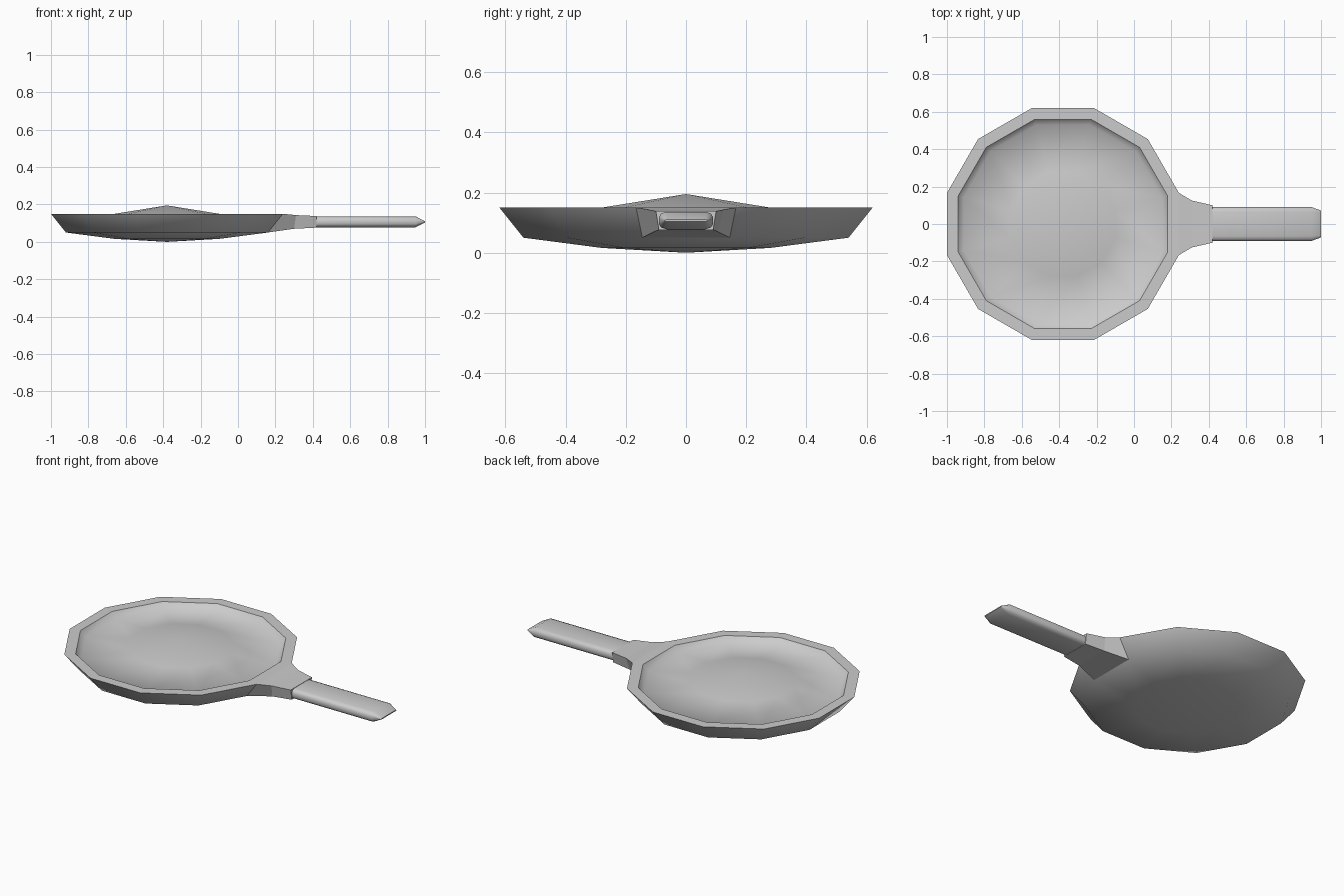
import bpy, bmesh, math

cube = bpy.data.objects.get("Cube")
if cube:
    bpy.data.objects.remove(cube, do_unlink=True)

grey = bpy.data.materials.new("plain_grey")
grey.use_nodes = True
COLOUR = (0.6, 0.6, 0.6, 1)
grey.diffuse_color = COLOUR
grey.node_tree.nodes["Principled BSDF"].inputs["Base Color"].default_value = COLOUR

PAN_X, SIDES, RIM_Z = -0.38, 12, 0.15


def finish(name, bm, smooth=True):
    bmesh.ops.recalc_face_normals(bm, faces=bm.faces)
    for f in bm.faces:
        f.smooth = smooth
    mesh = bpy.data.meshes.new(name)
    bm.to_mesh(mesh)
    bm.free()
    mesh.materials.append(grey)
    obj = bpy.data.objects.new(name, mesh)
    bpy.context.collection.objects.link(obj)
    return obj


def loft(bm, rings):
    """Bridge equal-length rings of points and return the vertex rings."""
    loops = [[bm.verts.new(p) for p in ring] for ring in rings]
    for a, b in zip(loops, loops[1:]):
        n = len(a)
        for i in range(n):
            j = (i + 1) % n
            bm.faces.new((a[i], a[j], b[j], b[i]))
    return loops


def polygon(apothem, z):
    r = apothem / math.cos(math.pi / SIDES)
    angles = [(i + 0.5) * 2 * math.pi / SIDES for i in range(SIDES)]
    return [(PAN_X + r * math.cos(a), r * math.sin(a), z) for a in angles]


# Dish: shallow outer bowl, flat rim and domed inner floor
bm = bmesh.new()
profile = [(0.28, 0.016), (0.54, 0.05), (0.62, RIM_Z),
           (0.56, RIM_Z), (0.53, 0.115), (0.28, 0.15)]
loops = loft(bm, [polygon(r, z) for r, z in profile])
for loop, z in ((loops[0], 0), (loops[-1], 0.195)):
    centre = bm.verts.new((PAN_X, 0, z))
    for i in range(SIDES):
        bm.faces.new((loop[i], loop[(i + 1) % SIDES], centre))
for loop in loops[2:4]:
    for i in range(SIDES):
        bm.edges.get((loop[i], loop[(i + 1) % SIDES])).smooth = False
finish("dish", bm)

# Neck: tapers from one side of the dish to the handle
bm = bmesh.new()
# each section: top x, bottom x, top half width, bottom half width, top z, bottom z
sections = [(0.24, 0.16, 0.166, 0.145, 0.15, 0.05),
            (0.31, 0.30, 0.125, 0.105, 0.143, 0.07),
            (0.42, 0.42, 0.10, 0.09, 0.138, 0.076)]
loops = loft(bm, [[(tx, -tw, tz), (tx, tw, tz), (bx, bw, bz), (bx, -bw, bz)]
                  for tx, bx, tw, bw, tz, bz in sections])
for loop in (loops[0], loops[-1]):
    bm.faces.new(loop)
finish("neck", bm, smooth=False)


# Handle: flattened rounded bar with a wedge tip
def bar(x, half_width, half_height, corner):
    w, h = half_width, half_height
    quarter = [(w, h * 0.4), (w - corner * 0.3, h * 0.8), (w - corner, h)]
    side = quarter + [(-y, z) for y, z in reversed(quarter)]
    return [(x, y, 0.107 + z) for y, z in side + [(-y, -z) for y, z in side]]


bm = bmesh.new()
loops = loft(bm, [bar(0.40, 0.09, 0.029, 0.025), bar(0.95, 0.09, 0.029, 0.025),
                  bar(1.0, 0.072, 0.003, 0.01)])
for loop in (loops[0], loops[-1]):
    bm.faces.new(loop)
handle = finish("handle", bm)
bpy.ops.object.select_all(action='DESELECT')
handle.select_set(True)
bpy.context.view_layer.objects.active = handle
bpy.ops.object.shade_smooth_by_angle(angle=math.radians(50))
